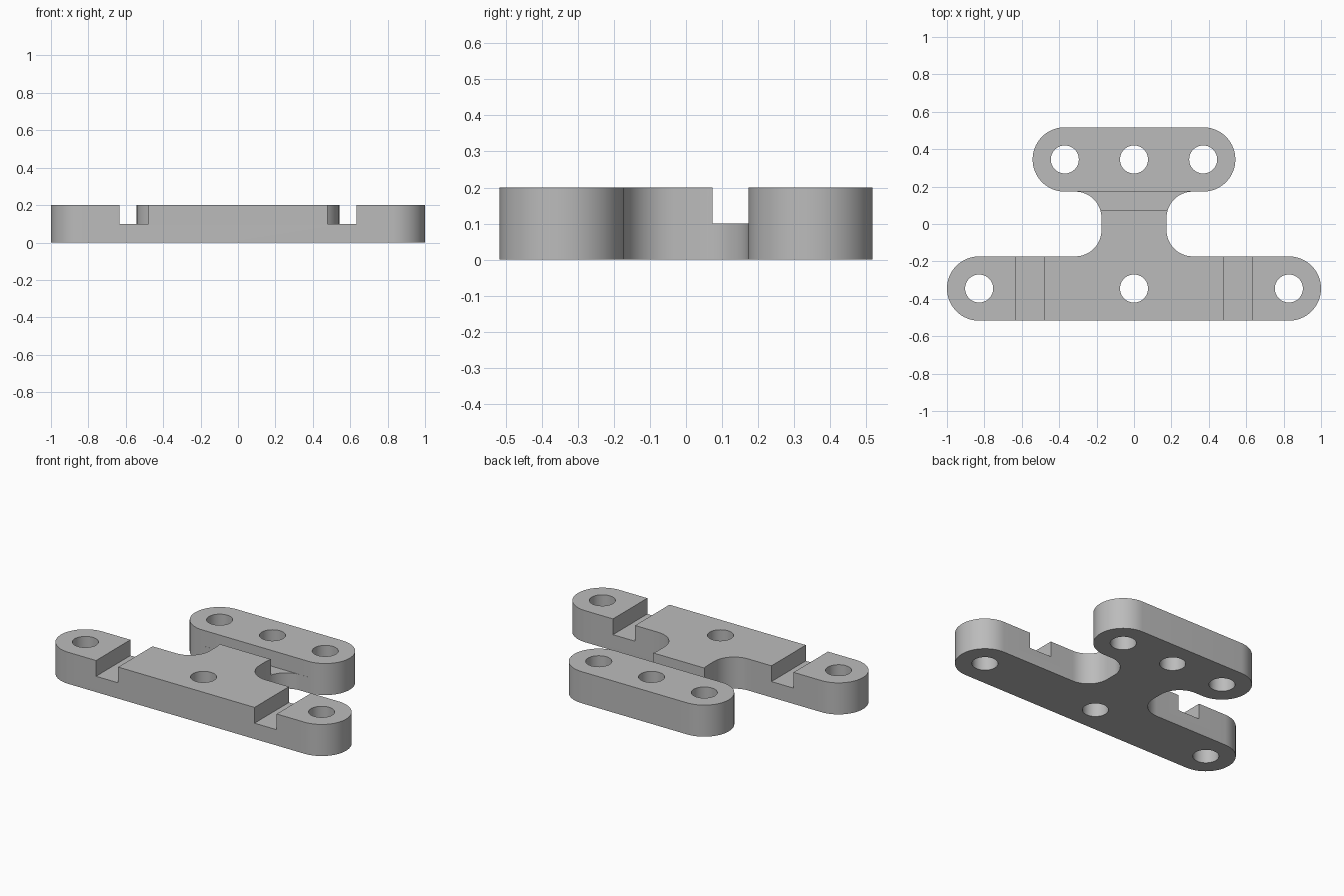
import bpy
import bmesh
from math import cos, sin, radians

if "Cube" in bpy.data.objects:
    bpy.data.objects.remove(bpy.data.objects["Cube"], do_unlink=True)

HEIGHT = 0.2
BAR_Y, BAR_R = 0.345, 0.172          # bar centre line and end radius
FRONT_X, BACK_X = 0.828, 0.37        # end hole positions
NECK_X, FILLET_R = 0.174, 0.14
HOLE_R = 0.075

grey = bpy.data.materials.new("plain grey")
grey.use_nodes = True
colour = (0.5, 0.5, 0.5, 1)
grey.diffuse_color = colour
grey.node_tree.nodes["Principled BSDF"].inputs["Base Color"].default_value = colour


def arc(cx, cy, r, start, end, steps):
    angles = [radians(start + (end - start) * i / steps) for i in range(steps + 1)]
    return [(cx + r * cos(a), cy + r * sin(a)) for a in angles]


def prism(name, points, z0, z1):
    """Extrude a flat outline from z0 to z1."""
    bm = bmesh.new()
    base = bm.faces.new([bm.verts.new((x, y, z0)) for x, y in points])
    top = bmesh.ops.extrude_face_region(bm, geom=[base])["geom"]
    verts = [g for g in top if isinstance(g, bmesh.types.BMVert)]
    bmesh.ops.translate(bm, verts=verts, vec=(0, 0, z1 - z0))
    bmesh.ops.recalc_face_normals(bm, faces=bm.faces)
    mesh = bpy.data.meshes.new(name)
    bm.to_mesh(mesh)
    bm.free()
    mesh.materials.append(grey)
    obj = bpy.data.objects.new(name, mesh)
    bpy.context.collection.objects.link(obj)
    return obj


def rectangle(x0, x1, y0, y1):
    return [(x0, y0), (x1, y0), (x1, y1), (x0, y1)]


# Plate: two round-ended bars joined by a filleted neck
fx, fy = NECK_X + FILLET_R, BAR_Y - BAR_R - FILLET_R
half = (arc(FRONT_X, -BAR_Y, BAR_R, -90, 90, 32)
        + arc(fx, -fy, FILLET_R, 270, 180, 16)
        + arc(fx, fy, FILLET_R, 180, 90, 16)
        + arc(BACK_X, BAR_Y, BAR_R, -90, 90, 32))
plate = prism("bracket_plate", half + [(-x, y) for x, y in reversed(half)], 0, HEIGHT)

# Cutters: through holes, front bar slots and neck slot
cutters = []
for y, end in ((-BAR_Y, FRONT_X), (BAR_Y, BACK_X)):
    for x in (-end, 0, end):
        circle = arc(x, y, HOLE_R, 0, 360, 48)[:-1]
        cutters.append(prism("hole_cutter", circle, -0.1, HEIGHT + 0.1))
for x0, x1 in ((-0.633, -0.478), (0.478, 0.633)):
    cutters.append(prism("bar_slot_cutter", rectangle(x0, x1, -0.6, -0.1), 0.1, 0.3))
cutters.append(prism("neck_slot_cutter",
                     rectangle(-0.45, 0.45, 0.073, BAR_Y - BAR_R + 0.0005), 0.1, 0.3))

bpy.context.view_layer.objects.active = plate
for cutter in cutters:
    cutter.hide_render = True
    mod = plate.modifiers.new("cut", "BOOLEAN")
    mod.operation = "DIFFERENCE"
    mod.solver = "EXACT"
    mod.object = cutter
    bpy.ops.object.modifier_apply(modifier=mod.name)
    bpy.data.objects.remove(cutter, do_unlink=True)

# Smooth round walls, sharp rims
bpy.ops.object.select_all(action="DESELECT")
plate.select_set(True)
bpy.ops.object.shade_smooth_by_angle(angle=radians(30))
